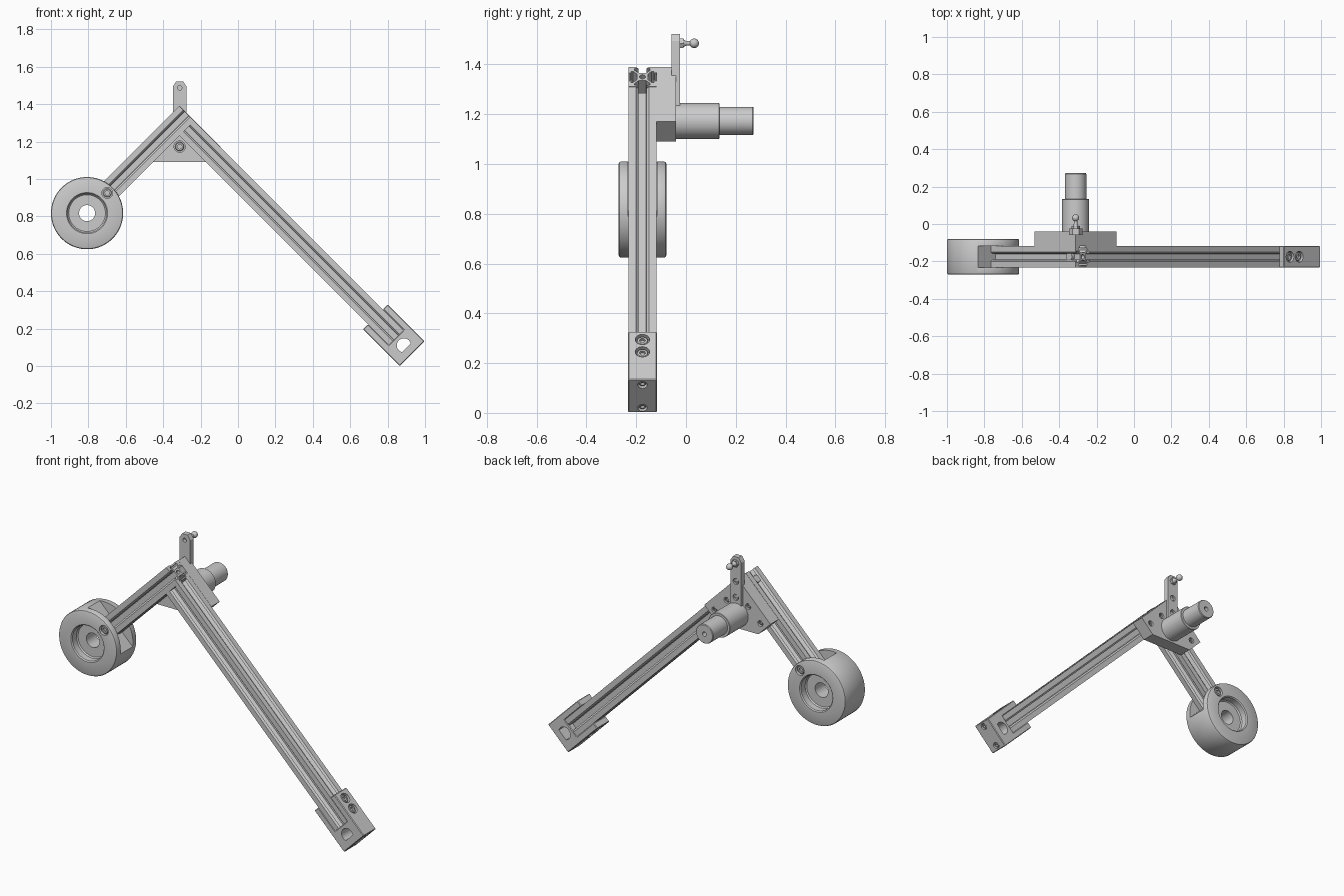
import bpy, bmesh
from math import sqrt, sin, cos, tau, radians
from mathutils import Vector, Matrix

if "Cube" in bpy.data.objects:
    bpy.data.objects.remove(bpy.data.objects["Cube"])

S = sqrt(0.5)
YC, H = -0.175, 0.0565          # beam centre plane and half width
AX = -0.312                     # centre of the apex parts
WHEEL = (-0.807, 0.817)
SHORT_DIR, LONG_DIR = Vector((S, 0, S)), Vector((S, 0, -S))


def finish(name, bm, angle=35):
    bmesh.ops.remove_doubles(bm, verts=bm.verts, dist=1e-5)
    bmesh.ops.recalc_face_normals(bm, faces=bm.faces)
    me = bpy.data.meshes.new(name)
    bm.to_mesh(me)
    bm.free()
    me.shade_smooth()
    me.set_sharp_from_angle(angle=radians(angle))
    ob = bpy.data.objects.new(name, me)
    bpy.context.collection.objects.link(ob)
    return ob


def prism(name, pts, y0, y1, bevel=0):
    """Polygon in the front (x, z) plane extruded along y."""
    bm = bmesh.new()
    face = bm.faces.new([bm.verts.new((x, y0, z)) for x, z in pts])
    ext = bmesh.ops.extrude_face_region(bm, geom=[face])
    vs = [g for g in ext['geom'] if isinstance(g, bmesh.types.BMVert)]
    bmesh.ops.translate(bm, verts=vs, vec=(0, y1 - y0, 0))
    if bevel:
        bmesh.ops.bevel(bm, geom=bm.edges[:], offset=bevel, segments=1, affect='EDGES')
    return finish(name, bm, 20)


def lathe(name, prof, origin, axis, closed=False, n=48):
    """(radius, distance along axis) profile turned about an axis."""
    bm = bmesh.new()
    vs = [bm.verts.new((r, 0, t)) for r, t in prof]
    es = [bm.edges.new(p) for p in zip(vs, vs[1:])]
    if closed:
        es.append(bm.edges.new((vs[-1], vs[0])))
    bmesh.ops.spin(bm, geom=vs + es, cent=(0, 0, 0), axis=(0, 0, 1),
                   angle=tau, steps=n, use_duplicate=False)
    rot = Vector(axis).to_track_quat('Z', 'Y').to_matrix().to_4x4()
    bm.transform(Matrix.Translation(origin) @ rot)
    bmesh.ops.dissolve_degenerate(bm, dist=1e-6, edges=bm.edges)
    return finish(name, bm)


def rod(name, origin, axis, r, t0, t1, n=32):
    return lathe(name, [(0, t0), (r, t0), (r, t1), (0, t1)], origin, axis, n=n)


def cut(ob, cutters):
    for c in cutters:
        m = ob.modifiers.new("cut", 'BOOLEAN')
        m.operation, m.object, m.solver = 'DIFFERENCE', c, 'EXACT'
    dg = bpy.context.evaluated_depsgraph_get()
    me = bpy.data.meshes.new_from_object(ob.evaluated_get(dg))
    ob.modifiers.clear()
    ob.data = me
    me.set_sharp_from_angle(angle=radians(30))
    for c in cutters:
        bpy.data.objects.remove(c)


def screw_hole(ob, name, origin, axis, r, depth=0.02):
    """Counterbore with a socket screw head inside; axis points outward."""
    cut(ob, [rod("cutter", origin, axis, r, -depth, 0.02)])
    k, b = r * 0.8, -depth - 0.002
    lathe(name, [(0, b + .004), (k * .5, b + .004), (k * .5, -.006), (k * .85, -.006),
                 (k, -.010), (k, b), (0, b)], origin, axis, n=24)


def beam(name, start, direction, length):
    """Slotted square extrusion with a centre bore."""
    side = [(10, -10), (10, -4.6), (8.2, -2.9), (8.2, -5.5), (6.6, -5.5), (3.8, -2.7),
            (3.8, 2.7), (6.6, 5.5), (8.2, 5.5), (8.2, 2.9), (10, 4.6)]
    k = H / 10
    outer = []
    for i in range(4):
        c, s = [(1, 0), (0, 1), (-1, 0), (0, -1)][i]
        outer += [((x * c - y * s) * k, (x * s + y * c) * k) for x, y in side]
    bore = [(2.1 * k * cos(tau * i / 20), 2.1 * k * sin(tau * i / 20)) for i in range(20)]
    cu = bpy.data.curves.new(name, 'CURVE')
    cu.dimensions, cu.fill_mode, cu.extrude = '2D', 'BOTH', length / 2
    for pts in (outer, bore):
        sp = cu.splines.new('POLY')
        sp.points.add(len(pts) - 1)
        for p, (x, y) in zip(sp.points, pts):
            p.co = (x, y, 0, 1)
        sp.use_cyclic_u = True
    tmp = bpy.data.objects.new("tmp", cu)
    bpy.context.collection.objects.link(tmp)
    dg = bpy.context.evaluated_depsgraph_get()
    bm = bmesh.new()
    me = bpy.data.meshes.new_from_object(tmp.evaluated_get(dg))
    bm.from_mesh(me)
    bpy.data.objects.remove(tmp)
    y = Vector((0, 1, 0))
    rot = Matrix((y.cross(direction), y, direction)).transposed().to_4x4()
    bm.transform(Matrix.Translation(Vector(start) + direction * length / 2) @ rot)
    return finish(name, bm)


# two extruded beams meeting at the apex
wheel_c = Vector((WHEEL[0], YC, WHEEL[1]))
beam("short_beam", wheel_c + SHORT_DIR * 0.116, SHORT_DIR, 0.6385)
beam("long_beam", (-0.2735, YC, 1.2705), LONG_DIR, 1.583)
rod("joint_screw", (-0.2735, YC, 1.2705), -LONG_DIR, 0.022, 0.085, 0.105)

# wheel with recessed hub and a slot taking the short beam
hw = 0.096
half = [(0.043, 0.045), (0.098, 0.045), (0.104, 0.052), (0.104, hw - .006), (0.110, hw),
        (0.184, hw), (0.190, hw - .003), (0.193, hw - .009)]
wheel = lathe("wheel", half + [(r, -t) for r, t in reversed(half)],
              wheel_c, (0, 1, 0), closed=True, n=72)


def wheel_pt(u, v):
    return WHEEL[0] + (u - v) * S, WHEEL[1] + (u + v) * S


cut(wheel, [prism("cutter", [wheel_pt(.116, -.25), wheel_pt(.3, -.25), wheel_pt(.3, .25),
                             wheel_pt(.116, .25)], YC - .058, YC + .058)])
bx, bz = wheel_pt(0.153, 0)
for side, s in (("front", -1), ("back", 1)):
    screw_hole(wheel, f"wheel_screw_{side}", (bx, YC + s * hw, bz), (0, s, 0), 0.029, 0.018)

# foot block clasping the lower end of the long beam
foot_o = Vector((-0.2735, YC, 1.2705)) + LONG_DIR * 1.583


def foot_pt(a, b):
    return foot_o.x + (a + b) * S, foot_o.z + (a - b) * S


W, E = 0.0935, 0.12
foot = prism("foot_block", [foot_pt(*p) for p in
             [(-W, -.157), (-H, -.157), (-H, 0), (H, 0), (H, -.157), (W, -.157), (W, E), (-W, E)]],
             YC - .058, YC + .058, bevel=0.004)
arc = [radians(-120 + 240 * i / 24) for i in range(25)]
cut(foot, [prism("cutter", [foot_pt(.038 * sin(t), .058 - .038 * cos(t)) for t in arc], -.4, 0)])
for s in (-1, 1):
    for i, b in enumerate((-0.11, -0.04)):
        x, z = foot_pt(s * W, b)
        screw_hole(foot, f"foot_side_screw_{s}_{i}", (x, YC, z), (s * S, 0, s * S), 0.029)
    x, z = foot_pt(s * 0.065, E)
    screw_hole(foot, f"foot_end_screw_{s}", (x, YC, z), LONG_DIR, 0.019)

# corner plate behind the apex
PB = -0.04
plate = prism("corner_plate", [(AX, 1.39), (AX + .219, 1.171), (AX + .138, 1.09),
                               (AX - .138, 1.09), (AX - .219, 1.171)], YC + H, PB)
for s in (-1, 1):
    for i, (dx, z) in enumerate(((.152, 1.158), (.072, 1.238))):
        screw_hole(plate, f"plate_screw_{s}_{i}", (AX + s * dx, PB, z), (0, 1, 0), 0.017, 0.016)
screw_hole(plate, "handle_screw", (AX, YC + H, 1.173), (0, -1, 0), 0.03, 0.025)

# stepped round handle
lathe("handle", [(0, -.002), (.072, -.002), (.072, .172), (.070, .174), (.057, .174),
                 (.057, .308), (.054, .312), (.013, .312), (.013, .27), (0, .27)],
      (AX, PB, 1.173), (0, 1, 0))

# upright tab with chamfered top
tw = 0.036
tab = prism("upright_tab", [(AX - tw, 1.21), (AX + tw, 1.21), (AX + tw, 1.495), (AX + .018, 1.522),
                            (AX - .018, 1.522), (AX - tw, 1.495)], -0.058, -0.025)
cut(tab, [prism("cutter", [(AX - .1, 1.1), (AX + .1, 1.1), (AX + .1, 1.355), (AX - .1, 1.355)],
                -.1, PB),
          rod("cutter", (AX, -.058, 1.487), (0, -1, 0), .012, -.02, .02)])
for i, z in enumerate((1.375, 1.28)):
    screw_hole(tab, f"tab_screw_{i}", (AX, -.025, z), (0, 1, 0), 0.018, 0.011)

# ball stud on a hex collar
rod("stud_collar", (AX, -.025, 1.485), (0, 1, 0), .022, 0, .014, n=6)
ball = [(.019 * sin(t), .058 - .019 * cos(t)) for t in (radians(28 + 152 * i / 14) for i in range(15))]
lathe("ball_stud", [(0, .01), (.016, .014), (.009, .026)] + ball, (AX, -.025, 1.485), (0, 1, 0), n=32)
